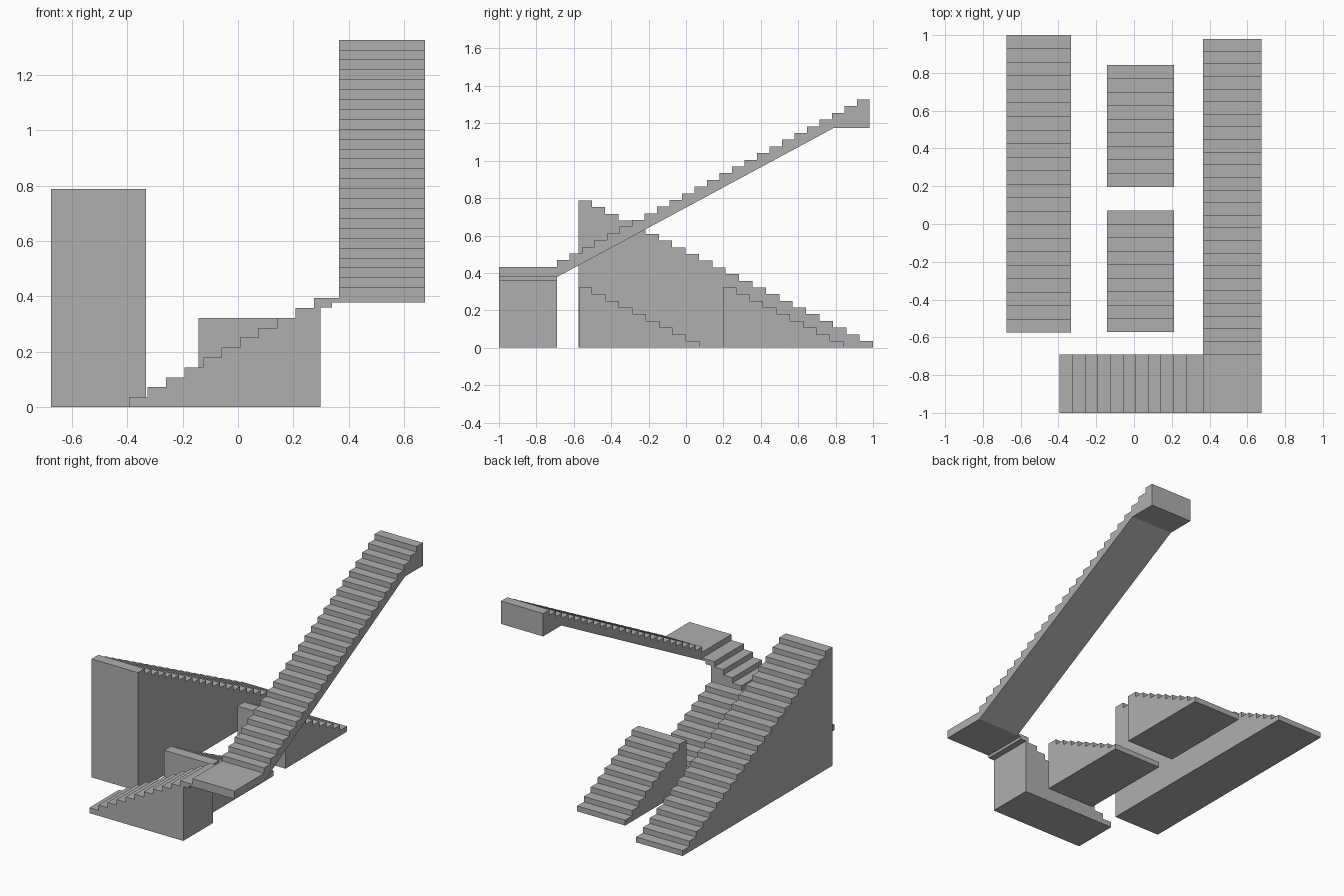
import bpy
import bmesh
from mathutils import Vector

if "Cube" in bpy.data.objects:
    bpy.data.objects.remove(bpy.data.objects["Cube"], do_unlink=True)

GREY = (0.43, 0.43, 0.43, 1.0)
stone = bpy.data.materials.new("plain grey")
stone.use_nodes = True
stone.diffuse_color = GREY
stone.node_tree.nodes["Principled BSDF"].inputs["Base Color"].default_value = GREY

RISE = 0.0358


def steps(start, run, count, base=0.0):
    """Stepped outline climbing from start; a negative run climbs backwards."""
    outline = []
    for i in range(count):
        z = base + (i + 1) * RISE
        outline += [(start + i * run, z), (start + (i + 1) * run, z)]
    return outline


def extrude_profile(name, profile, low, high, axis):
    """Extrude a (length, height) profile sideways along the x or y axis."""
    def place(p, side):
        return Vector((side, p[0], p[1]) if axis == "x" else (p[0], side, p[1]))

    bm = bmesh.new()
    near = [bm.verts.new(place(p, low)) for p in profile]
    far = [bm.verts.new(place(p, high)) for p in profile]
    bm.faces.new(near)
    bm.faces.new(far[::-1])
    for i in range(len(profile)):
        j = (i + 1) % len(profile)
        bm.faces.new((near[i], far[i], far[j], near[j]))
    bmesh.ops.recalc_face_normals(bm, faces=bm.faces)
    mesh = bpy.data.meshes.new(name)
    bm.to_mesh(mesh)
    bm.free()
    mesh.materials.append(stone)
    obj = bpy.data.objects.new(name, mesh)
    bpy.context.scene.collection.objects.link(obj)
    return obj


def solid_stair(name, x_low, x_high, y_front, y_back, count):
    """Stair filled down to the ground, climbing towards the front."""
    profile = [(y_back, 0)] + steps(y_back, (y_front - y_back) / count, count)
    extrude_profile(name, profile + [(y_front, 0)], x_low, x_high, "x")


# Three solid stairs
solid_stair("tall_solid_stair", -0.675, -0.333, -0.575, 1.0, 22)
solid_stair("short_stair_back", -0.142, 0.212, 0.197, 0.842, 9)
solid_stair("short_stair_front", -0.142, 0.212, -0.573, 0.072, 9)

# Lower flight, with a lip reaching out to the landing
landing_x, right_x = 0.365, 0.675
front_y, turn_y = -1.0, -0.69
landing_top, landing_bottom = 0.432, 0.378
lower = [(-0.394, 0)] + steps(-0.394, 0.0669, 11)
lower[-1] = (landing_x, lower[-1][1])
lower += [(landing_x, landing_bottom), (0.34, landing_bottom),
          (0.34, 0.36), (0.298, 0.36), (0.298, 0)]
extrude_profile("lower_flight", lower, front_y, turn_y, "y")

# Landing and upper flight in one piece, with a sloping underside
top_y = 0.98
upper = [(front_y, landing_bottom), (front_y, landing_top), (turn_y, landing_top)]
upper += steps(turn_y, (top_y - turn_y) / 25, 25, landing_top)
upper += [(top_y, 1.175), (0.79, 1.175), (turn_y, landing_bottom)]
extrude_profile("landing_and_upper_flight", upper, landing_x, right_x, "x")
